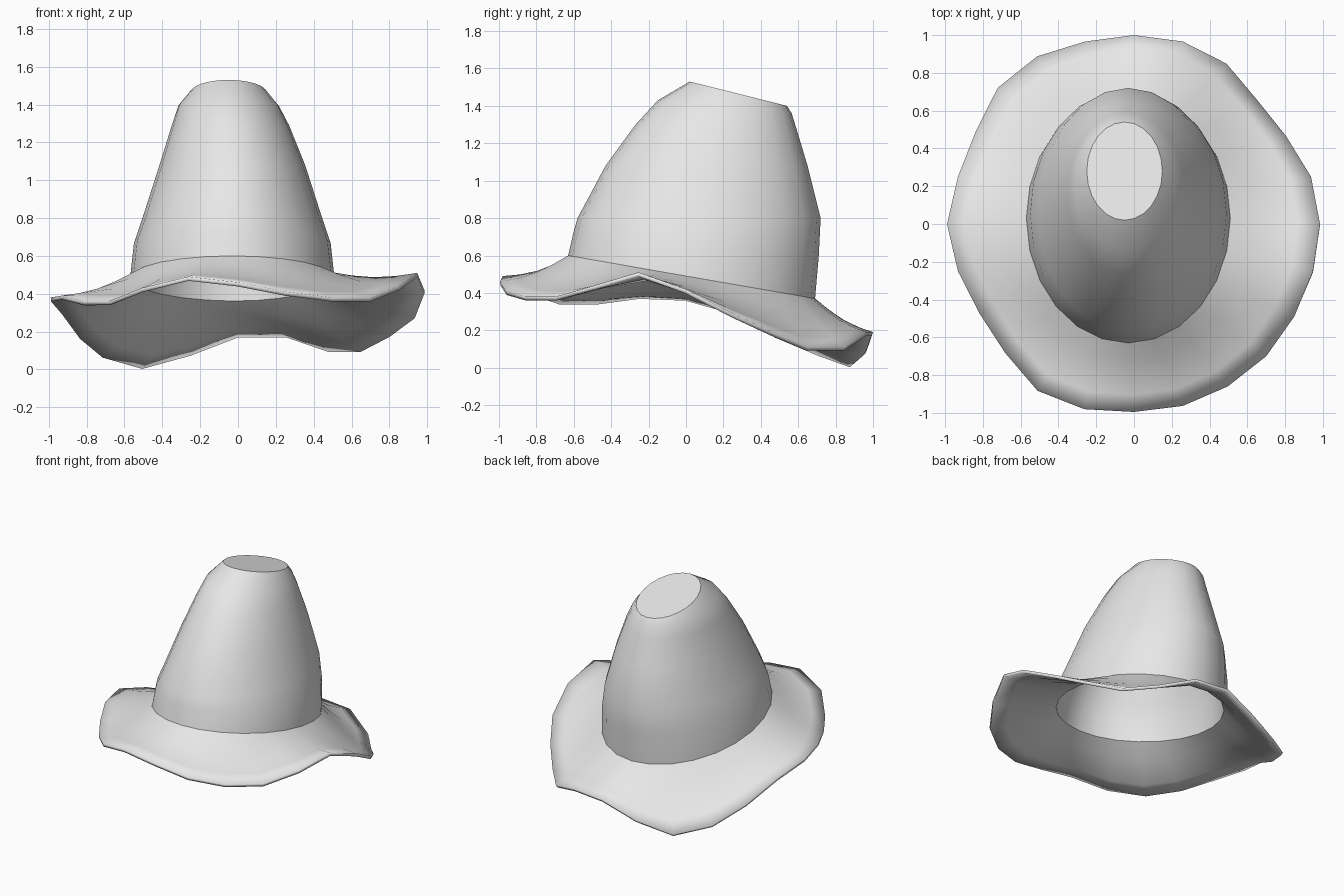
import bpy, bmesh, math

cube = bpy.data.objects.get("Cube")
if cube:
    bpy.data.objects.remove(cube, do_unlink=True)

SIDES = 24
THICKNESS = 0.022

# Brim edge, every 15 degrees from +x: radius and height
RIM_RADIUS = [.985, .97, .93, .925, .98, 1, 1, 1, 1.025, 1.02, .97, .965,
              .99, .965, .945, .965, 1.02, 1.015, .995, .997, .993, .99, .98, .98]
RIM_HEIGHT = [.42, .29, .19, .11, .11, .19, .19, .09, .02, .08, .18, .31,
              .38, .39, .36, .36, .43, .49, .46, .41, .38, .38, .44, .51]

# Crown sections: front y, front z, back y, back z, half width, centre x
CROWN = [
    (-.63, .60, .69, .37, .54, -.03),
    (-.60, .73, .71, .60, .52, -.03),
    (-.58, .80, .72, .80, .475, -.03),
    (-.43, 1.08, .65, 1.08, .385, -.03),
    (-.27, 1.30, .59, 1.28, .31, -.04),
    (-.15, 1.43, .565, 1.36, .265, -.05),
    (.02, 1.53, .54, 1.40, .20, -.05),
]


def crown_ring(section):
    """Tilted oval hung between its front and back points."""
    fy, fz, by, bz, half, cx = section
    ring = []
    for i in range(SIDES):
        a = math.tau * i / SIDES
        t = (1 + math.sin(a)) / 2
        ring.append((cx + half * math.cos(a), fy + (by - fy) * t, fz + (bz - fz) * t))
    return ring


def brim_ring(base, rim, t):
    """Ring between crown base and brim edge, with a gentle sag."""
    sag = 0.025 * math.sin(math.pi * t)
    return [(p[0] + (q[0] - p[0]) * t,
             p[1] + (q[1] - p[1]) * t,
             p[2] + (q[2] - p[2]) * t - sag) for p, q in zip(base, rim)]


def build_shell(name, rings, cap, material):
    """Skin stacked rings into one smooth, thin shell."""
    bm = bmesh.new()
    loops = [[bm.verts.new(co) for co in ring] for ring in rings]
    for low, high in zip(loops, loops[1:]):
        for i in range(SIDES):
            j = (i + 1) % SIDES
            bm.faces.new((low[i], low[j], high[j], high[i]))
    if cap:
        bm.faces.new(loops[-1])
    mesh = bpy.data.meshes.new(name)
    bm.to_mesh(mesh)
    bm.free()
    mesh.materials.append(material)
    obj = bpy.data.objects.new(name, mesh)
    bpy.context.collection.objects.link(obj)
    bpy.ops.object.select_all(action='DESELECT')
    obj.select_set(True)
    bpy.context.view_layer.objects.active = obj
    bpy.ops.object.shade_smooth_by_angle(angle=math.radians(35))
    shell = obj.modifiers.new("felt thickness", 'SOLIDIFY')
    shell.thickness = THICKNESS
    shell.offset = -1
    return obj


felt = bpy.data.materials.new("grey felt")
felt.use_nodes = True
grey = (0.8, 0.8, 0.8, 1)
felt.diffuse_color = grey
felt.node_tree.nodes["Principled BSDF"].inputs["Base Color"].default_value = grey

# Wavy brim running up into the crown, one continuous hollow shell
crown = [crown_ring(s) for s in CROWN]
rim = [(r * math.cos(math.tau * i / SIDES), r * math.sin(math.tau * i / SIDES), z)
       for i, (r, z) in enumerate(zip(RIM_RADIUS, RIM_HEIGHT))]
brim = [brim_ring(crown[0], rim, t) for t in (1, .75, .5, .25)]
build_shell("hat", brim + crown, True, felt)
